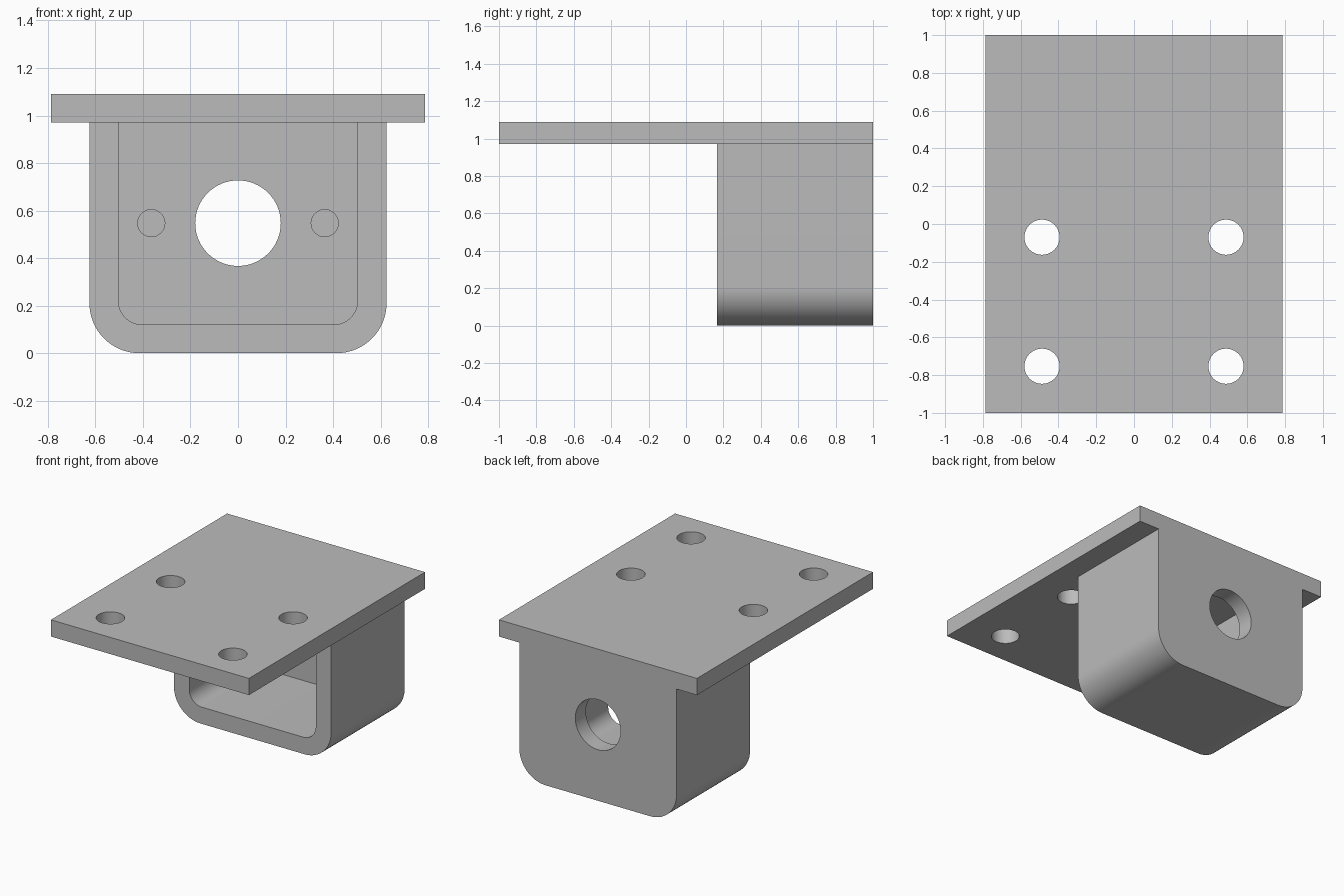
import bpy, bmesh
from math import sin, cos, pi
from mathutils import Matrix, Vector

cube = bpy.data.objects.get("Cube")
if cube:
    bpy.data.objects.remove(cube, do_unlink=True)

grey = bpy.data.materials.new("plain grey")
grey.use_nodes = True
colour = (0.5, 0.5, 0.5, 1)
grey.diffuse_color = colour
grey.node_tree.nodes["Principled BSDF"].inputs["Base Color"].default_value = colour


def finish(bm, name):
    bmesh.ops.recalc_face_normals(bm, faces=bm.faces)
    mesh = bpy.data.meshes.new(name)
    bm.to_mesh(mesh)
    bm.free()
    obj = bpy.data.objects.new(name, mesh)
    bpy.context.collection.objects.link(obj)
    return obj


def block(name, half_x, y0, y1, z0, z1):
    bm = bmesh.new()
    bmesh.ops.create_cube(bm, size=1)
    for v in bm.verts:
        v.co = (v.co.x * 2 * half_x, y0 if v.co.y < 0 else y1, z0 if v.co.z < 0 else z1)
    return finish(bm, name)


def u_block(name, half_x, y0, y1, z0, z1, r, steps=16):
    """Block along y whose two lower corners are rounded."""
    bm = bmesh.new()
    points = [(half_x, z1)]
    for side, start in ((1, 0), (-1, -pi / 2)):
        for i in range(steps + 1):
            a = start - i * pi / 2 / steps
            points.append((side * (half_x - r) + r * cos(a), z0 + r + r * sin(a)))
    points.append((-half_x, z1))
    face = bm.faces.new([bm.verts.new((x, y0, z)) for x, z in points])
    new = bmesh.ops.extrude_face_region(bm, geom=[face])["geom"]
    for v in new:
        if isinstance(v, bmesh.types.BMVert):
            v.co.y = y1
    return finish(bm, name)


def drill(name, centre, r, depth, axis):
    bm = bmesh.new()
    turn = Vector((0, 0, 1)).rotation_difference(Vector(axis)).to_matrix().to_4x4()
    bmesh.ops.create_cone(bm, cap_ends=True, segments=64, radius1=r, radius2=r,
                          depth=depth, matrix=Matrix.Translation(centre) @ turn)
    return finish(bm, name)


def combine(target, tool, operation):
    mod = target.modifiers.new("combine", 'BOOLEAN')
    mod.operation, mod.solver, mod.object = operation, 'EXACT', tool
    bpy.context.view_layer.update()
    graph = bpy.context.evaluated_depsgraph_get()
    mesh = bpy.data.meshes.new_from_object(target.evaluated_get(graph))
    target.modifiers.clear()
    target.data = mesh
    bpy.data.objects.remove(tool, do_unlink=True)


UNDER, TOP = 0.97, 1.09
FRONT, WALL = 0.165, 0.12
MID = 0.547

# Mounting plate fused with the rounded housing
bracket = block("mounting_bracket", 0.787, -1, 1, UNDER, TOP)
combine(bracket, u_block("housing", 0.625, FRONT, 1, 0, UNDER + 0.06, 0.21), 'UNION')

# Open pocket at the front of the housing
combine(bracket, u_block("pocket", 0.503, FRONT - 0.1, 1 - WALL, WALL, UNDER, 0.1), 'DIFFERENCE')

# Shaft hole through the back wall
combine(bracket, drill("shaft_hole", (0, 1, MID), 0.18, 0.4, (0, 1, 0)), 'DIFFERENCE')

for x in (-1, 1):
    # Blind screw holes on the inside of the back wall
    combine(bracket, drill("blind_hole", (x * 0.365, 1 - WALL, MID), 0.057, 0.14, (0, 1, 0)), 'DIFFERENCE')
    # Bolt holes through the plate
    for y in (-0.07, -0.753):
        combine(bracket, drill("bolt_hole", (x * 0.487, y, TOP), 0.093, 0.5, (0, 0, 1)), 'DIFFERENCE')

bracket.data.name = "mounting_bracket"
bracket.data.materials.clear()
bracket.data.materials.append(grey)
for p in bracket.data.polygons:
    p.material_index = 0

bpy.ops.object.select_all(action='DESELECT')
bracket.select_set(True)
bpy.context.view_layer.objects.active = bracket
bpy.ops.object.shade_smooth_by_angle()
